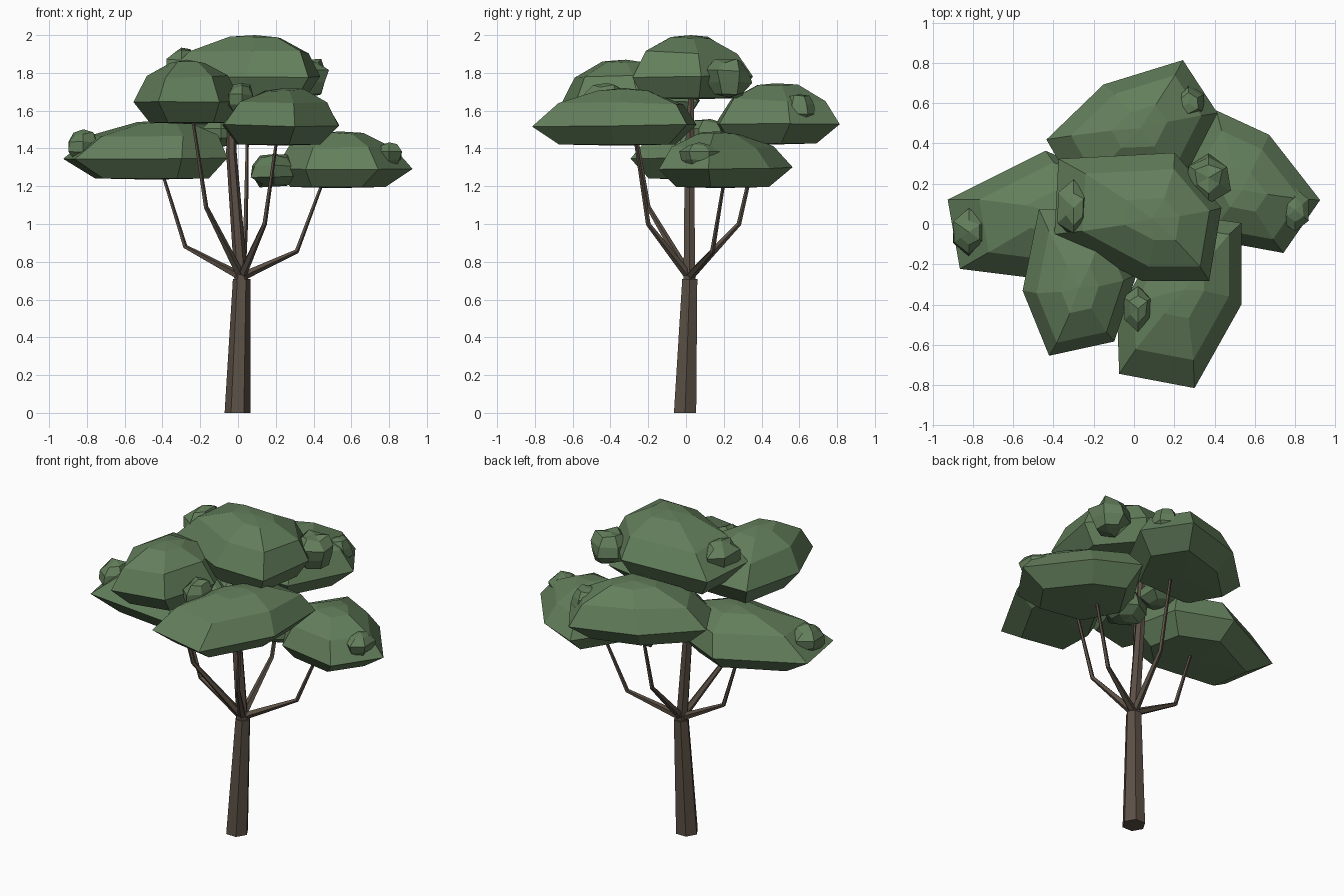
import bpy, bmesh, math, random
from mathutils import Vector, Matrix

if "Cube" in bpy.data.objects:
    bpy.data.objects.remove(bpy.data.objects["Cube"])

random.seed(4)


def material(name, color):
    m = bpy.data.materials.new(name)
    m.diffuse_color = color
    m.use_nodes = True
    m.node_tree.nodes["Principled BSDF"].inputs["Base Color"].default_value = m.diffuse_color
    return m


BARK = material("bark", (0.105, 0.08, 0.06, 1))
LEAF = material("leaf", (0.125, 0.21, 0.105, 1))


def finish(bm, name, mat):
    bmesh.ops.recalc_face_normals(bm, faces=bm.faces)
    me = bpy.data.meshes.new(name)
    bm.to_mesh(me)
    bm.free()
    me.materials.append(mat)
    ob = bpy.data.objects.new(name, me)
    bpy.context.collection.objects.link(ob)


def skin(bm, rings):
    """Bridge rings of points with quads and cap both ends."""
    vs = [[bm.verts.new(p) for p in r] for r in rings]
    n = len(vs[0])
    for a, b in zip(vs, vs[1:]):
        for i in range(n):
            j = (i + 1) % n
            bm.faces.new((a[i], a[j], b[j], b[i]))
    bm.faces.new(vs[0])
    bm.faces.new(vs[-1])


def limb(name, path, radii, sides, upright=False):
    pts = [Vector(p) for p in path]
    rings = []
    for i, (p, r) in enumerate(zip(pts, radii)):
        d = pts[min(i + 1, len(pts) - 1)] - pts[max(i - 1, 0)]
        q = Vector((0, 0, 1)).rotation_difference(d)
        ring = []
        for k in range(sides):
            a = 2 * math.pi * k / sides
            v = Vector((r * math.cos(a), r * math.sin(a), 0))
            ring.append(p + (v if upright else q @ v))
        rings.append(ring)
    bm = bmesh.new()
    skin(bm, rings)
    finish(bm, name, BARK)


def clump(name, outline, lo, hi, peak, base):
    """Flat-bottomed leaf cushion: outline scaled through several heights."""
    n = len(outline)
    c = Vector((sum(p[0] for p in outline) / n, sum(p[1] for p in outline) / n))
    top = Vector(peak)
    rings = []
    for s, t, w in ((base, 0.02, 0), (1.012, 0.35, 0.006), (0.77, 0.73, 0.01), (0.33, 0.96, 0.008)):
        mid = c.lerp(top, max(0, t - 0.35) / 0.61)
        if t < 0.1:
            mid = c * 0.95
        ring = []
        for p in outline:
            xy = mid + (Vector(p) - c) * s
            ring.append((xy.x, xy.y, lo + (hi - lo) * t + random.uniform(-w, w)))
        rings.append(ring)
    bm = bmesh.new()
    skin(bm, rings)
    caps = sorted((f for f in bm.faces if len(f.verts) == n),
                  key=lambda f: f.calc_center_median().z)
    for f, z in ((caps[0], lo), (caps[-1], hi)):
        bmesh.ops.poke(bm, faces=[f])["verts"][0].co.z = z
    finish(bm, name, LEAF)


def tuft(name, loc, size):
    bm = bmesh.new()
    bmesh.ops.create_uvsphere(bm, u_segments=6, v_segments=5, radius=1)
    for v in bm.verts:
        v.co *= random.uniform(0.8, 1.08)
    bmesh.ops.transform(bm, verts=bm.verts,
                        matrix=Matrix.Translation(loc) @ Matrix.Diagonal((*size, 1)))
    finish(bm, name, LEAF)


# Trunk and its central leader
limb("trunk", [(-0.003, -0.005, 0), (0.019, 0.02, 0.71)], [0.068, 0.046], 6, True)
limb("leader", [(0.017, 0.018, 0.70), (-0.035, 0.018, 1.38), (-0.03, 0.03, 1.75)],
     [0.036, 0.028, 0.015], 6, True)

# Branches: elbow and end points
fork = (0.017, 0.018, 0.72)
for name, elbow, end in (
    ("left_branch", (-0.28, 0.03, 0.88), (-0.42, 0.03, 1.33)),
    ("front_left_branch", (-0.17, -0.20, 1.09), (-0.25, -0.29, 1.62)),
    ("front_right_branch", (0.14, -0.20, 1.0), (0.215, -0.28, 1.52)),
    ("right_branch", (0.31, 0.14, 0.855), (0.47, 0.21, 1.28)),
    ("back_branch", (0.04, 0.28, 1.0), (0.05, 0.40, 1.52)),
):
    limb(name, [fork, elbow, end], [0.024, 0.013, 0.008], 5)

# Leaf clumps: outline from above, bottom and top height, peak, bottom scale
clump("top_leaves", [(-0.37, 0.32), (0.20, 0.35), (0.43, 0.08), (0.37, -0.28),
                     (0.04, -0.28), (-0.39, -0.05)], 1.66, 2.0, (0.10, 0.02), 0.82)
clump("left_leaves", [(-0.92, 0.12), (-0.44, 0.36), (-0.12, 0.22), (-0.06, -0.06),
                      (-0.30, -0.29), (-0.86, -0.22)], 1.235, 1.55, (-0.38, 0.06), 0.7)
clump("front_left_leaves", [(-0.47, 0.07), (-0.55, -0.33), (-0.42, -0.65), (-0.10, -0.58),
                            (0.01, -0.25), (-0.12, 0.06)], 1.53, 1.87, (-0.27, -0.32), 0.75)
clump("front_right_leaves", [(-0.08, -0.45), (-0.07, -0.74), (0.30, -0.81), (0.53, -0.40),
                             (0.53, 0.0), (0.20, 0.05)], 1.415, 1.72, (0.25, -0.33), 0.72)
clump("right_leaves", [(0.41, 0.56), (0.67, 0.44), (0.92, 0.12), (0.74, -0.14),
                       (0.36, -0.07), (0.20, 0.22)], 1.19, 1.49, (0.54, 0.17), 0.7)
clump("back_leaves", [(-0.43, 0.42), (-0.15, 0.69), (0.24, 0.81), (0.41, 0.55),
                      (0.22, 0.18), (-0.28, 0.16)], 1.42, 1.745, (0.03, 0.48), 0.72)

# Small tufts poking out of the clumps
for i, (loc, size) in enumerate((
    ((-0.30, 0.08, 1.84), (0.09, 0.15, 0.10)),
    ((0.37, 0.23, 1.78), (0.13, 0.13, 0.11)),
    ((0.80, 0.07, 1.36), (0.08, 0.11, 0.075)),
    ((-0.82, -0.04, 1.41), (0.10, 0.12, 0.09)),
    ((0.27, 0.60, 1.61), (0.09, 0.09, 0.085)),
    ((0.02, -0.42, 1.66), (0.085, 0.12, 0.09)),
    ((0.16, -0.61, 1.605), (0.05, 0.06, 0.05)),
    ((0.19, 0.14, 1.28), (0.14, 0.14, 0.10)),
    ((-0.09, 0.13, 1.48), (0.12, 0.13, 0.08)),
)):
    tuft(f"tuft_{i + 1}", loc, size)
